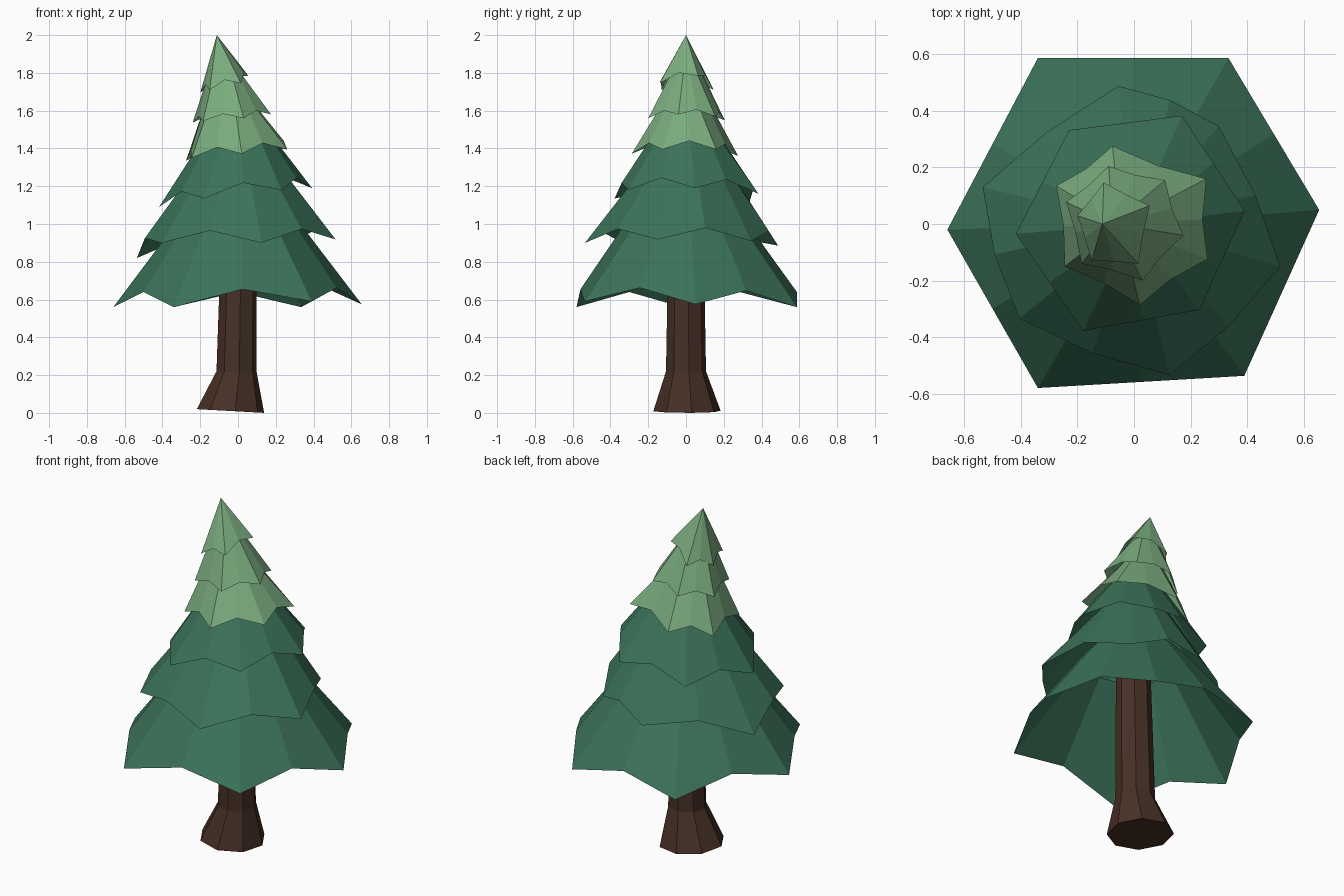
import bpy, math

if "Cube" in bpy.data.objects:
    bpy.data.objects.remove(bpy.data.objects["Cube"])


def material(name, rgb):
    m = bpy.data.materials.new(name)
    m.diffuse_color = (*rgb, 1)
    m.use_nodes = True
    m.node_tree.nodes["Principled BSDF"].inputs["Base Color"].default_value = m.diffuse_color
    return m


dark = material("dark_green", (0.044, 0.172, 0.100))
light = material("light_green", (0.195, 0.410, 0.209))
bark = material("bark_brown", (0.062, 0.030, 0.019))


def build(name, verts, faces, mat):
    me = bpy.data.meshes.new(name)
    me.from_pydata(verts, [], faces)
    me.materials.append(mat)
    me.update()
    ob = bpy.data.objects.new(name, me)
    bpy.context.collection.objects.link(ob)
    return ob


def strip(n):
    # quads between two rings of n points
    return [(i, (i + 1) % n, n + (i + 1) % n, n + i) for i in range(n)]


def tier(name, tips, lift, pull, cx, top_z, top_r, mat):
    # open skirt: drooping tips with raised valleys between, narrowing upward
    rim = []
    for i, a in enumerate(tips):
        b = tips[(i + 1) % len(tips)]
        rim.append(a)
        rim.append((cx + ((a[0] + b[0]) / 2 - cx) * pull, (a[1] + b[1]) / 2 * pull,
                    (a[2] + b[2]) / 2 + lift))
    n = len(rim)
    if top_r == 0:
        return build(name, rim + [(cx, 0, top_z)],
                     [(i, (i + 1) % n, n) for i in range(n)], mat)
    top = []
    for x, y, z in rim:
        a = math.atan2(y, x - cx)
        top.append((cx + top_r * math.cos(a), top_r * math.sin(a), top_z))
    return build(name, rim + top, strip(n), mat)


# foliage, bottom to top (tips run counter-clockwise)
tier("bottom_branches", [(.655, .05, .575), (.334, .587, .56), (-.34, .587, .56),
     (-.66, -.02, .56), (-.34, -.58, .56), (.39, -.537, .59)],
     .08, 1.0, 0, 1.08, .27, dark)
tier("lower_branches", [(.517, -.15, .918), (.3, .346, .91), (-.055, .488, .885),
     (-.535, .13, .82), (-.405, -.335, .90), (.125, -.535, .90)],
     .065, 1.05, 0, 1.35, .19, dark)
tier("middle_branches", [(.392, .046, 1.19), (.17, .383, 1.16), (-.23, .332, 1.10),
     (-.418, -.035, 1.09), (-.18, -.378, 1.135), (.23, -.304, 1.18)],
     .06, 1.0, 0, 1.50, .155, dark)
tier("upper_branches", [(.26, -.125, 1.395), (.256, .16, 1.395), (-.076, .276, 1.36),
     (-.275, .135, 1.335), (-.245, -.15, 1.35), (.02, -.287, 1.372)],
     .045, .95, -.05, 1.66, .115, light)
tier("high_branches", [(.175, -.04, 1.58), (.11, .155, 1.57), (-.09, .205, 1.55),
     (-.24, .078, 1.537), (-.185, -.14, 1.545), (.03, -.2, 1.56)],
     .03, .96, -.075, 1.82, .075, light)
tier("tree_top", [(.055, .065, 1.785), (-.107, .147, 1.71), (-.2, .03, 1.695),
     (-.15, -.13, 1.71), (.015, -.14, 1.745)],
     .035, .98, -.112, 2.0, 0, light)

# eight-sided trunk with flared, slightly tilted foot
N = 8
verts = []
for cx, cy, z, r, tilt in [(-.04, .005, .01, .18, -.055), (-.008, 0, .22, .107, 0),
                           (.005, 0, 1.0, .093, 0)]:
    for i in range(N):
        a = math.radians(8) + math.tau * i / N
        dx = r * math.cos(a)
        verts.append((cx + dx, cy + r * math.sin(a), z + tilt * dx))
faces = strip(N) + [tuple(k + N for k in f) for f in strip(N)]
faces += [tuple(reversed(range(N))), tuple(range(2 * N, 3 * N))]
build("trunk", verts, faces, bark)
